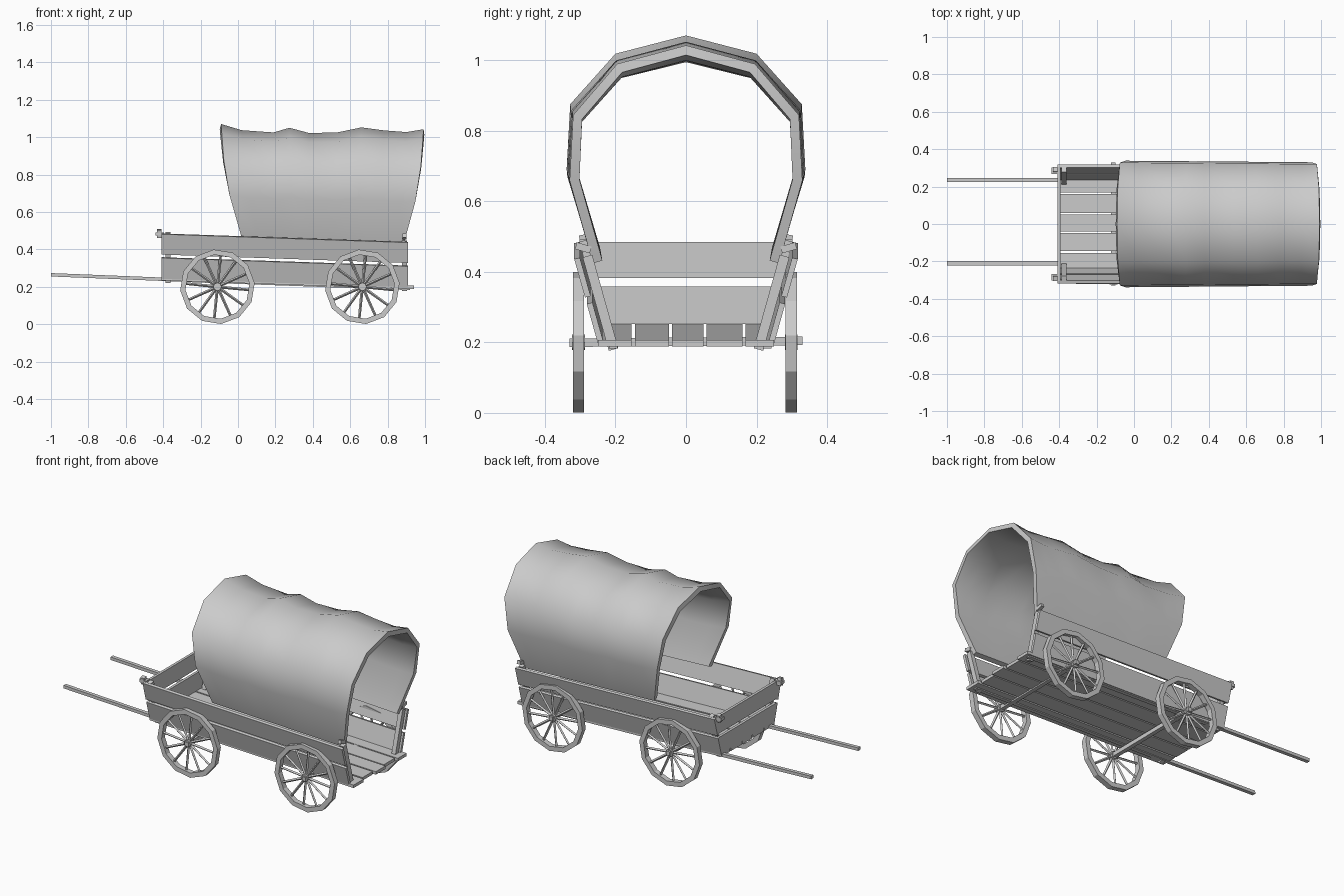
import bpy, bmesh, math
from mathutils import Vector, Matrix

cube = bpy.data.objects.get("Cube")
if cube:
    bpy.data.objects.remove(cube)

GREY = (0.6, 0.6, 0.6, 1)
mat = bpy.data.materials.new("plain grey")
mat.use_nodes = True
mat.diffuse_color = GREY
mat.node_tree.nodes["Principled BSDF"].inputs["Base Color"].default_value = GREY


def add(name, bm):
    bmesh.ops.recalc_face_normals(bm, faces=bm.faces)
    me = bpy.data.meshes.new(name)
    bm.to_mesh(me)
    bm.free()
    me.materials.append(mat)
    ob = bpy.data.objects.new(name, me)
    bpy.context.collection.objects.link(ob)
    return ob


def loft(bm, rings, closed=False):
    """Skin a list of point rings; closed joins both directions."""
    vs = [[bm.verts.new(p) for p in r] for r in rings]
    n, m = len(vs), len(vs[0])
    for i in range(n if closed else n - 1):
        for j in range(m if closed else m - 1):
            k, l = (i + 1) % n, (j + 1) % m
            bm.faces.new((vs[i][j], vs[i][l], vs[k][l], vs[k][j]))


def slab(name, corners, thick):
    """Board from four corners, extruded by a vector."""
    bm = bmesh.new()
    face = bm.faces.new([bm.verts.new(c) for c in corners])
    top = bmesh.ops.extrude_face_region(bm, geom=[face], use_keep_orig=True)["geom"]
    bmesh.ops.translate(bm, vec=thick, verts=[v for v in top if isinstance(v, bmesh.types.BMVert)])
    return add(name, bm)


def bar(name, a, b, w, h):
    """Square bar from a to b, w and h across."""
    a, b = Vector(a), Vector(b)
    d = (b - a).normalized()
    side = d.cross(Vector((0, 0, 1)) if abs(d.z) < 0.8 else Vector((1, 0, 0))).normalized()
    up = side.cross(d)
    s, u = side * w / 2, up * h / 2
    return slab(name, [a - s - u, a + s - u, a + s + u, a - s + u], b - a)


# The whole body leans slightly down towards the back
def sag(x, z):
    return z - 0.034 * x


def flare(z):
    return 0.225 + (z - 0.2) * 0.28


FRONT, BACK = -0.41, 0.91

# Floor boards
for i, (y0, y1) in enumerate([(-0.25, -0.155), (-0.145, -0.048), (-0.04, 0.05), (0.058, 0.16), (0.168, 0.25)]):
    end = 0.94 - 0.015 * (i % 2)
    slab(f"floor_board_{i + 1}", [(FRONT, y0, sag(FRONT, 0.22)), (end, y0, sag(end, 0.22)),
                                  (end, y1, sag(end, 0.22)), (FRONT, y1, sag(FRONT, 0.22))], (0, 0, 0.018))

# Side boards, head boards and corner posts
LEVELS = {"lower": (0.232, 0.344), "upper": (0.362, 0.471)}
for label, (lo, hi) in LEVELS.items():
    for side, s in (("left", 1), ("right", -1)):
        pts = [(x, s * flare(z), sag(x, z)) for x, z in ((FRONT, lo), (BACK, lo), (BACK, hi), (FRONT, hi))]
        slab(f"{label}_{side}_side_board", pts, (0, s * 0.016, -0.004))
    zl, zh = sag(FRONT, lo + 0.006), sag(FRONT, hi)
    slab(f"{label}_head_board", [(FRONT, -flare(zl), zl), (FRONT, flare(zl), zl),
                                 (FRONT, flare(zh), zh), (FRONT, -flare(zh), zh)], (0.016, 0, 0))

for side, s in (("left", 1), ("right", -1)):
    for end, x in (("front", -0.375), ("back", 0.89)):
        z0, z1 = sag(x, 0.21), sag(x, 0.475)
        bar(f"{end}_{side}_post", (x, s * (flare(z0) - 0.014), z0), (x, s * (flare(z1) - 0.014), z1), 0.028, 0.026)
    # Corner pegs that hold the boards together
    bar(f"front_{side}_peg", (-0.422, s * 0.283, 0.462), (-0.422, s * 0.292, 0.505), 0.024, 0.024)
    bar(f"front_{side}_cross_peg", (-0.442, s * 0.285, 0.482), (-0.395, s * 0.285, 0.482), 0.034, 0.018)
    bar(f"back_{side}_peg", (0.89, s * 0.27, 0.462), (0.89, s * 0.312, 0.474), 0.02, 0.02)

# Pulling shafts that carry on as rails under the floor
for side, y in (("left", 0.235), ("right", -0.21)):
    bar(f"{side}_shaft", (-1, y, 0.264), (-0.3, y, 0.236), 0.022, 0.018)
    bar(f"{side}_rail", (-0.3, y, 0.236), (0.92, y * 0.98, 0.192), 0.024, 0.02)


# Wheels: twelve-sided rim, spokes and a small hub
def wheel(name, x, y):
    bm = bmesh.new()
    rings = []
    for i in range(12):
        a = math.tau * i / 12 + 0.1
        rings.append([(r * math.cos(a), w, r * math.sin(a))
                      for r, w in ((0.2, -0.016), (0.2, 0.016), (0.172, 0.016), (0.172, -0.016))])
    loft(bm, rings, True)
    for i in range(12):
        turn = Matrix.Rotation(math.tau * i / 12 + 0.1, 4, 'Y')
        bmesh.ops.create_cone(bm, cap_ends=True, segments=4, radius1=0.008, radius2=0.007, depth=0.165,
                              matrix=turn @ Matrix.Translation((0, 0, 0.094)))
    bmesh.ops.create_cone(bm, cap_ends=True, segments=8, radius1=0.022, radius2=0.022, depth=0.036,
                          matrix=Matrix.Rotation(math.pi / 2, 4, 'X'))
    add(name, bm).location = (x, y, 0.2)


for end, x in (("front", -0.11), ("back", 0.665)):
    wheel(f"{end}_left_wheel", x, 0.298)
    wheel(f"{end}_right_wheel", x, -0.305)
    bar(f"{end}_axle", (x, -0.33, 0.199), (x, 0.33, 0.204), 0.024, 0.024)

# Canvas cover: one arch section swept along the ridge, sagging between hoops
ARCH = [(0.268, 0.0, 0), (0.335, 0.38, 0.6), (0.325, 0.68, 0.87), (0.198, 0.915, 0.97), (0, 1.0, 1)]
RIDGE = [(-0.09, 1.07), (0.02, 1.037), (0.19, 1.025), (0.275, 1.05), (0.38, 1.022),
         (0.53, 1.025), (0.66, 1.052), (0.78, 1.036), (0.9, 1.027), (0.992, 1.042)]
rings = []
for xt, zt in RIDGE:
    t = (xt + 0.09) / 1.082
    xb, zb = 0.02 + 0.865 * t, sag(xt, 0.458)
    half = [(xb + (xt - xb) * f, y * (1.01 - 0.025 * t), zb + (zt - zb) * h) for y, h, f in ARCH]
    rings.append(half + [(x, -y, z) for x, y, z in reversed(half[:-1])])
bm = bmesh.new()
loft(bm, rings)
cover = add("canvas_cover", bm)
thick = cover.modifiers.new("thickness", 'SOLIDIFY')
thick.thickness = 0.028
# Thicken towards the inside of the arch
mid = min(cover.data.polygons, key=lambda p: -p.center.z)
thick.offset = -1 if mid.normal.z > 0 else 1
bpy.ops.object.select_all(action='DESELECT')
bpy.context.view_layer.objects.active = cover
cover.select_set(True)
bpy.ops.object.modifier_apply(modifier="thickness")
bpy.ops.object.shade_smooth_by_angle(angle=math.radians(50))
